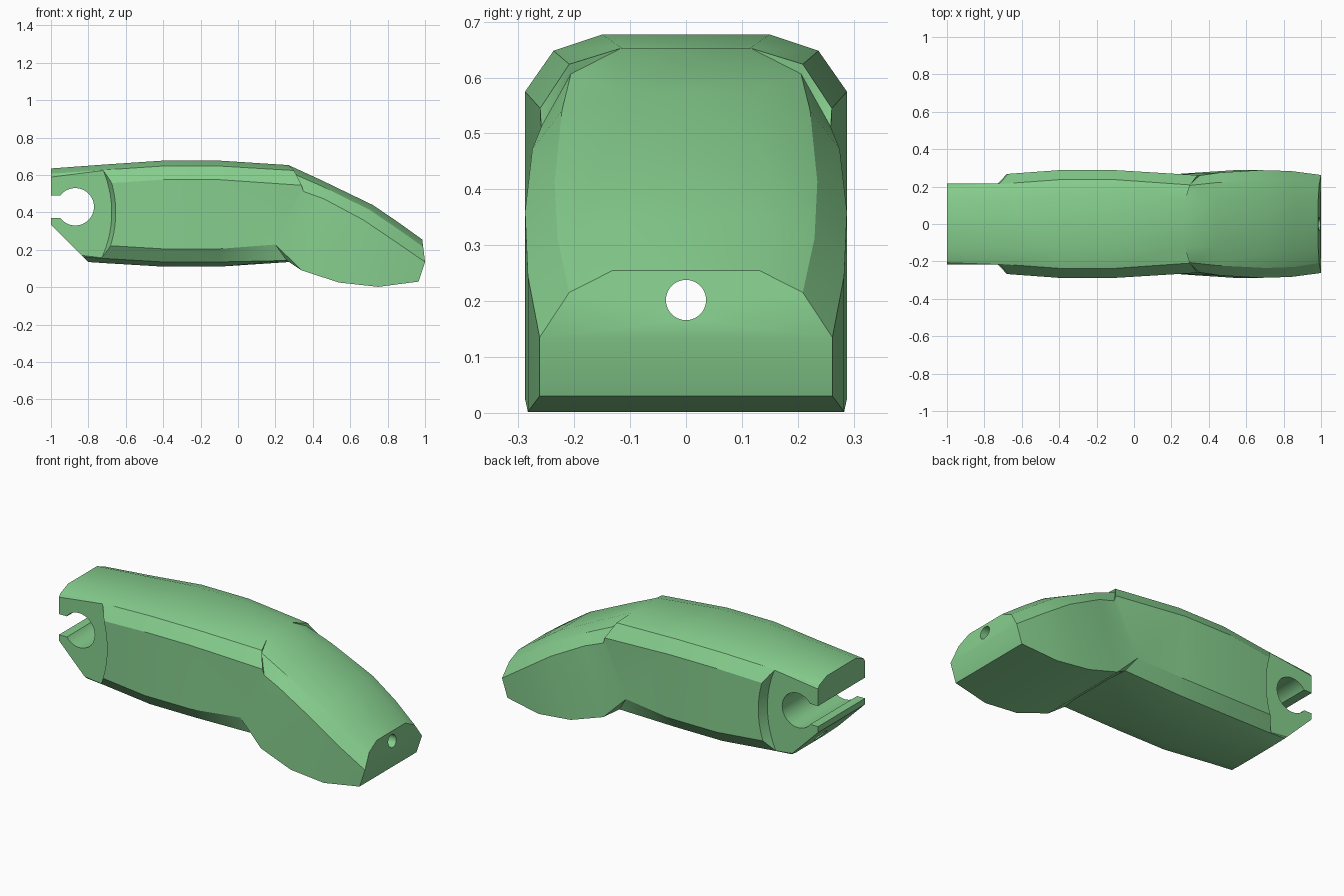
import bpy, bmesh, math
from mathutils import Vector

if "Cube" in bpy.data.objects:
    bpy.data.objects.remove(bpy.data.objects["Cube"])

green = bpy.data.materials.new("soft_green")
green.diffuse_color = (0.24, 0.62, 0.27, 1)
green.use_nodes = True
green.node_tree.nodes["Principled BSDF"].inputs["Base Color"].default_value = green.diffuse_color


# Half cross-sections run from the top edge round the +y side to the bottom edge
def rear_ring(x, w, top, bot):
    return [(x, w * .52, top), (x, w - .051, top - .029), (x, w, top - .102),
            (x, w, bot + .095), (x, w - .051, bot + .025), (x, w * .52, bot)]


def tip_ring(w, top, side, bot, k=.45):
    mx, mz = (t + .33 * (s - t) for t, s in zip(top, side))
    return [(top[0], w * k, top[1]), (mx, w - .053, mz), (side[0], w, side[1]),
            (bot[0], w, bot[1]), (bot[0], w - .05, bot[1]), (bot[0], w * .5, bot[1])]


# Rear body, then the step at the bend, then the drooping tip
rear = [rear_ring(-1.0, .255, .635, .148), rear_ring(-.7, .266, .657, .128),
        rear_ring(-.4, .288, .677, .11), rear_ring(-.1, .288, .677, .11)]
bend = [(.27, .115, .653), (.30, .209, .624), (.34, .261, .545),
        (.20, .265, .228), (.26, .24, .143), (.28, .14, .135)]
step = tip_ring(.259, (.27, .653), (.35, .512), (.2, .22), .444)[:3] + bend[3:]
tip = [tip_ring(.275, (.44, .575), (.46, .472), (.34, .09)),
       tip_ring(.288, (.72, .44), (.67, .36), (.54, .025), .5),
       tip_ring(.283, (.86, .345), (.84, .245), (.75, .002), .5),
       tip_ring(.262, (.985, .255), (1.0, .135), (.965, .03), .5)]

bm = bmesh.new()
rings = []
for half in rear + [bend, step] + tip:
    full = half + [(x, -y, z) for x, y, z in reversed(half)]
    rings.append([bm.verts.new(p) for p in full])
for a, b in zip(rings, rings[1:]):
    for i in range(12):
        j = (i + 1) % 12
        bm.faces.new((a[i], a[j], b[j], b[i]))
for ring in (rings[0], rings[-1]):          # end caps as strips across
    for i in range(5):
        bm.faces.new((ring[i], ring[i + 1], ring[10 - i], ring[11 - i]))
bmesh.ops.remove_doubles(bm, verts=bm.verts, dist=.0005)
bmesh.ops.dissolve_degenerate(bm, edges=bm.edges, dist=.0005)
bmesh.ops.triangulate(bm, faces=bm.faces)
bmesh.ops.recalc_face_normals(bm, faces=bm.faces)
mesh = bpy.data.meshes.new("bent_arm")
bm.to_mesh(mesh)
bm.free()
mesh.materials.append(green)
arm = bpy.data.objects.new("bent_arm", mesh)
bpy.context.collection.objects.link(arm)


def cut(cutter, name):
    cutter.name = name
    cutter.hide_render = True
    cutter.data.materials.append(green)
    bpy.context.view_layer.objects.active = arm
    mod = arm.modifiers.new(name, 'BOOLEAN')
    mod.operation, mod.solver, mod.object = 'DIFFERENCE', 'EXACT', cutter
    bpy.ops.object.modifier_apply(modifier=name)
    bpy.data.objects.remove(cutter)


def box(loc, size, tilt=0):
    bpy.ops.mesh.primitive_cube_add(size=1, location=loc, rotation=(0, tilt, 0))
    bpy.context.object.scale = size
    bpy.context.view_layer.update()
    return bpy.context.object


# Thinned hinge cheeks with a curved, bevelled shoulder
for s in (1, -1):
    bpy.ops.mesh.primitive_cone_add(vertices=128, radius1=.575, radius2=.615, depth=.1,
                                    location=(-1.25, s * .266, .4),
                                    rotation=(-s * math.pi / 2, 0, 0))
    cut(bpy.context.object, "cheek_cutter")

# Slanted underside of the hinge
mid = Vector((-.9, 0, .235)) + Vector((-1, 0, -1)).normalized() * .3
cut(box(mid, (.8, 1, .6), math.pi / 4), "slant_cutter")

# Pin socket with an open slot, and the bore along the arm
bpy.ops.mesh.primitive_cylinder_add(vertices=48, radius=.1, depth=1, location=(-.87, 0, .43),
                                    rotation=(math.pi / 2, 0, 0))
cut(bpy.context.object, "socket_cutter")
cut(box((-1.02, 0, .43), (.24, 1, .12)), "slot_cutter")
bpy.ops.mesh.primitive_cylinder_add(vertices=32, radius=.036, depth=3, location=(0, 0, .202),
                                    rotation=(0, math.pi / 2, 0))
cut(bpy.context.object, "bore_cutter")

# Smooth the soft bends, keep the hard edges
bpy.ops.object.select_all(action='DESELECT')
arm.select_set(True)
bpy.context.view_layer.objects.active = arm
bpy.ops.object.shade_smooth_by_angle(angle=math.radians(28))
